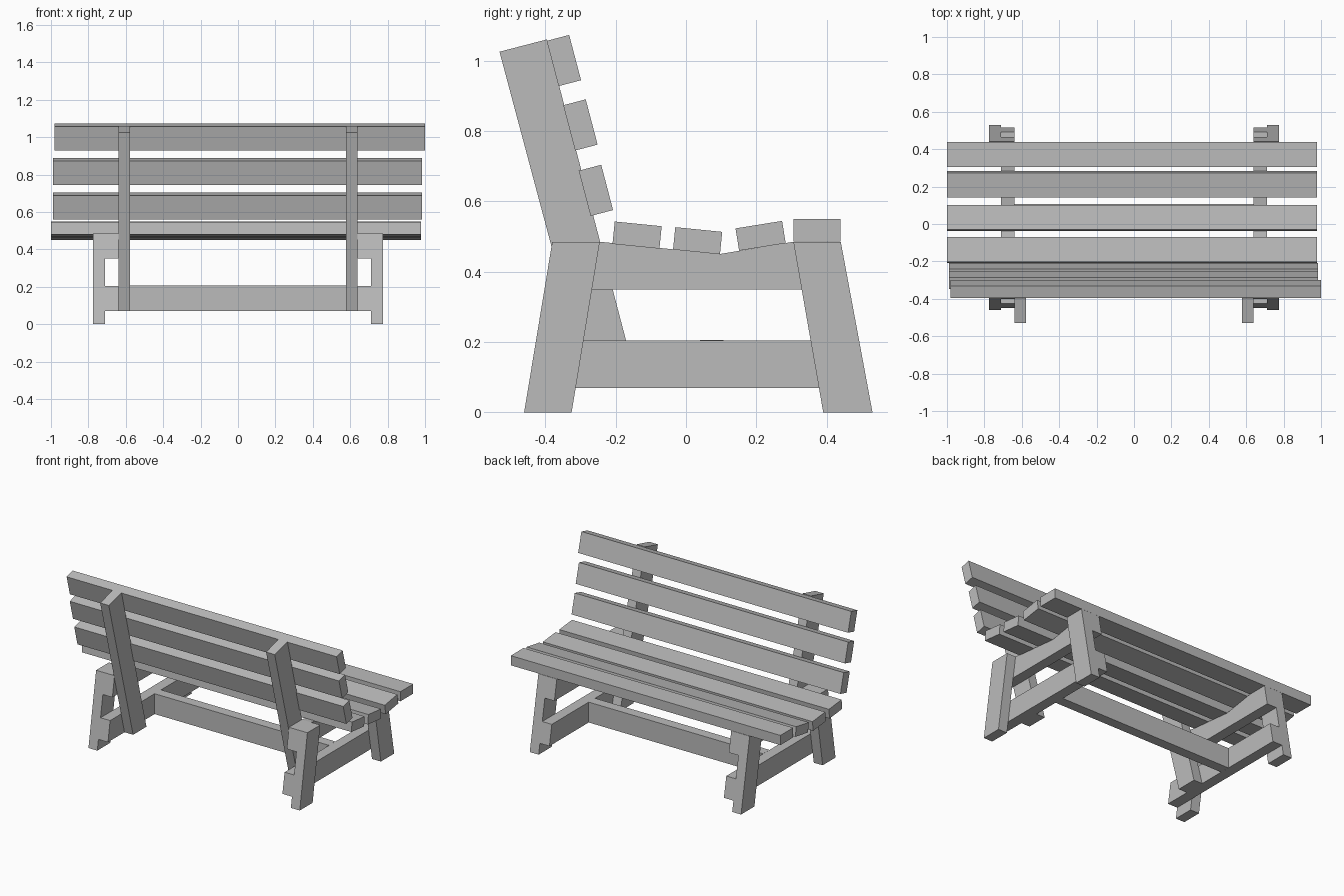
import bpy
import bmesh
from mathutils import Matrix

cube = bpy.data.objects.get("Cube")
if cube:
    bpy.data.objects.remove(cube, do_unlink=True)

GREY = (0.5, 0.5, 0.5, 1)
wood = bpy.data.materials.new("grey wood")
wood.use_nodes = True
wood.diffuse_color = GREY
wood.node_tree.nodes["Principled BSDF"].inputs["Base Color"].default_value = GREY


def finish(name, bm):
    bmesh.ops.recalc_face_normals(bm, faces=bm.faces[:])
    mesh = bpy.data.meshes.new(name)
    bm.to_mesh(mesh)
    bm.free()
    mesh.materials.append(wood)
    obj = bpy.data.objects.new(name, mesh)
    bpy.context.collection.objects.link(obj)
    return obj


def board(name, profile, x0, x1):
    """Extrude a side outline of (y, z) points from x0 to x1."""
    bm = bmesh.new()
    face = bm.faces.new([bm.verts.new((x0, y, z)) for y, z in profile])
    ext = bmesh.ops.extrude_face_region(bm, geom=[face])
    moved = [v for v in ext["geom"] if isinstance(v, bmesh.types.BMVert)]
    bmesh.ops.translate(bm, verts=moved, vec=(x1 - x0, 0, 0))
    return finish(name, bm)


def slat(name, y, z, depth, height, tilt, x0, x1):
    """Long box tilted about the x axis."""
    bm = bmesh.new()
    place = (Matrix.Translation(((x0 + x1) / 2, y, z)) @ Matrix.Rotation(tilt, 4, 'X')
             @ Matrix.Diagonal((x1 - x0, depth, height, 1)))
    bmesh.ops.create_cube(bm, size=1, matrix=place)
    return finish(name, bm)


TOP = 0.485          # height of the leg frames


def rear(z):         # outer edge of the rear leg
    return -0.46 + 0.165 * z


def fore(z):         # outer edge of the front leg
    return 0.53 - 0.186 * z


# Side frames, the same on both ends
rear_leg = [(rear(0), 0), (-0.325, 0), (-0.245, TOP), (rear(TOP), TOP)]
front_leg = [(0.39, 0), (fore(0), 0), (fore(TOP), TOP), (0.305, TOP)]
seat_rail = [(rear(0.35), 0.35), (fore(0.35), 0.35), (fore(TOP), TOP),
             (0.305, TOP), (0.095, 0.45), (-0.245, TOP), (rear(TOP), TOP)]
low_rail = [(rear(0.07), 0.07), (fore(0.07), 0.07), (fore(0.205), 0.205), (rear(0.205), 0.205)]
back_post = [(-0.275, 0.07), (-0.135, 0.07), (-0.395, 1.06), (-0.53, 1.025)]

for side, s in (("left", 1), ("right", -1)):
    for part, outline, inner, outer in (
            ("rear_leg", rear_leg, 0.71, 0.775),
            ("front_leg", front_leg, 0.71, 0.775),
            ("seat_rail", seat_rail, 0.64, 0.71),
            ("low_rail", low_rail, 0.64, 0.71),
            ("back_post", back_post, 0.577, 0.64)):
        board(f"{side}_{part}", outline, s * inner, s * outer)

# Stretcher joining the two frames
slat("stretcher", 0.073, 0.138, 0.067, 0.135, 0, -0.64, 0.64)

# Seat slats following the dished rails
for i, (y, z, tilt) in enumerate(((0.372, 0.518, 0), (0.212, 0.502, 0.16),
                                  (0.033, 0.488, -0.1), (-0.139, 0.504, -0.1))):
    slat(f"seat_slat_{i + 1}", y, z, 0.134, 0.064, tilt, -1.0, 0.978)

# Backrest slats on the leaning posts
for i, (y, z, x0, x1) in enumerate(((-0.347, 1.0, -0.98, 1.0), (-0.3, 0.817, -0.99, 0.985),
                                    (-0.256, 0.631, -0.988, 0.985))):
    slat(f"back_slat_{i + 1}", y, z, 0.066, 0.133, 0.257, x0, x1)
